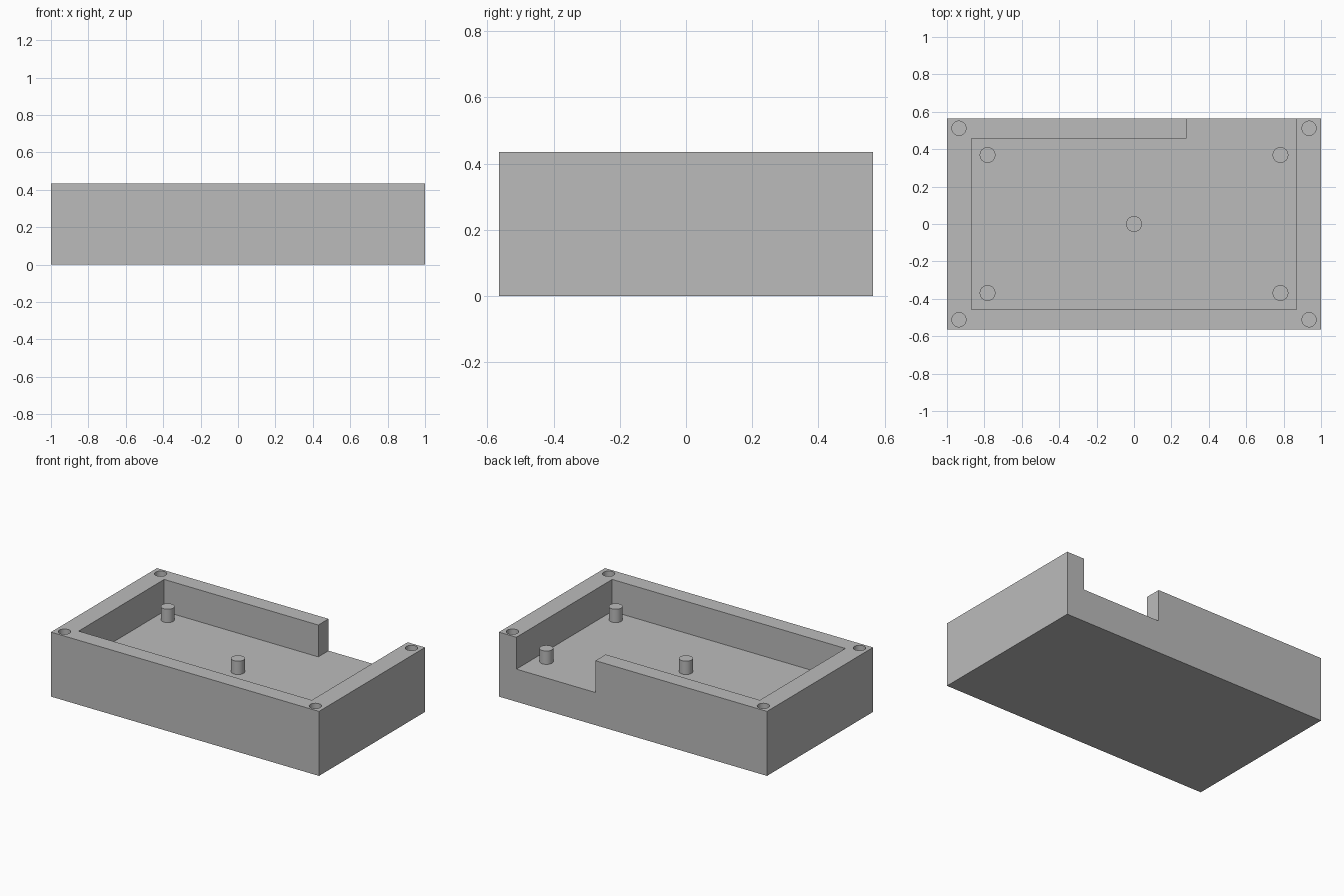
import bpy

if "Cube" in bpy.data.objects:
    bpy.data.objects.remove(bpy.data.objects["Cube"], do_unlink=True)

HALF_X, HALF_Y, HEIGHT = 1.0, 0.565, 0.435
IN_X, IN_Y, FLOOR = 0.87, 0.456, 0.22
NOTCH_X = 0.28
POST_TOP = 0.31
HOLE_DEPTH = 0.2

grey = bpy.data.materials.new("plain grey")
grey.use_nodes = True
grey.diffuse_color = (0.5, 0.5, 0.5, 1)
grey.node_tree.nodes["Principled BSDF"].inputs["Base Color"].default_value = grey.diffuse_color


def box(name, low, high):
    bpy.ops.mesh.primitive_cube_add(size=1, location=[(a + b) / 2 for a, b in zip(low, high)])
    ob = bpy.context.object
    ob.name = name
    ob.scale = [b - a for a, b in zip(low, high)]
    bpy.ops.object.transform_apply(location=False, rotation=False, scale=True)
    ob.data.materials.append(grey)
    return ob


def cylinder(name, x, y, radius, bottom, top):
    bpy.ops.mesh.primitive_cylinder_add(vertices=48, radius=radius, depth=top - bottom,
                                        location=(x, y, (bottom + top) / 2))
    ob = bpy.context.object
    ob.name = name
    ob.data.materials.append(grey)
    return ob


def cut(target, cutter):
    cutter.hide_render = True
    mod = target.modifiers.new("cut", "BOOLEAN")
    mod.operation = "DIFFERENCE"
    mod.solver = "EXACT"
    mod.object = cutter
    bpy.context.view_layer.objects.active = target
    bpy.ops.object.modifier_apply(modifier=mod.name)
    bpy.data.objects.remove(cutter, do_unlink=True)


def smooth(ob):
    bpy.ops.object.select_all(action="DESELECT")
    ob.select_set(True)
    bpy.context.view_layer.objects.active = ob
    bpy.ops.object.shade_smooth_by_angle()


# Tray: solid block with a pocket and an opening through the back wall
tray = box("tray", (-HALF_X, -HALF_Y, 0), (HALF_X, HALF_Y, HEIGHT))
cut(tray, box("pocket_cutter", (-IN_X, -IN_Y, FLOOR), (IN_X, IN_Y, 1)))
cut(tray, box("opening_cutter", (NOTCH_X, 0, FLOOR), (IN_X, 1, 1)))

corners = [(sx, sy) for sx in (-1, 1) for sy in (-1, 1)]

# Screw holes in the rim corners
for sx, sy in corners:
    cut(tray, cylinder("hole_cutter", sx * 0.936, sy * 0.512, 0.038, HEIGHT - HOLE_DEPTH, 1))
smooth(tray)

# Standoff posts on the floor
for sx, sy in corners + [(0, 0)]:
    side = {-1: "right", 0: "centre", 1: "left"}[sx]
    end = {-1: "front_", 0: "", 1: "back_"}[sy]
    smooth(cylinder(f"{end}{side}_post", sx * 0.783, sy * 0.369, 0.042, FLOOR - 0.01, POST_TOP))
